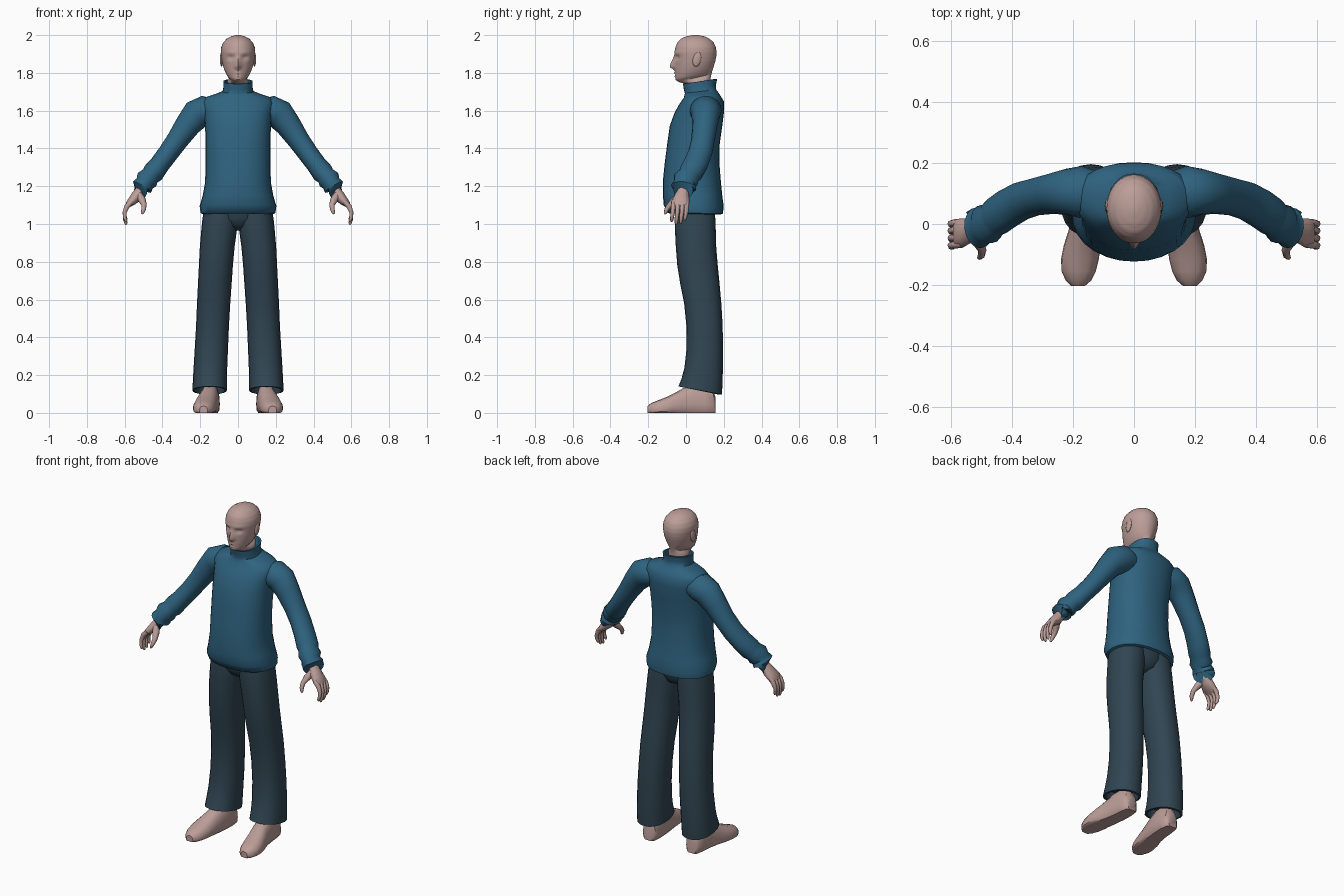
import bpy, bmesh, math
from mathutils import Vector, Matrix


def material(name, rgb):
    m = bpy.data.materials.new(name)
    m.diffuse_color = (*rgb, 1)
    return m


SKIN = material("skin", (0.50, 0.34, 0.315))
WOOL = material("blue_wool", (0.028, 0.125, 0.215))
CLOTH = material("dark_cloth", (0.030, 0.060, 0.085))


def finish(name, bm, mat, mirror=False, angle=50):
    bmesh.ops.recalc_face_normals(bm, faces=bm.faces)
    me = bpy.data.meshes.new(name)
    bm.to_mesh(me)
    bm.free()
    me.materials.append(mat)
    ob = bpy.data.objects.new(name, me)
    bpy.context.collection.objects.link(ob)
    bpy.ops.object.select_all(action='DESELECT')
    ob.select_set(True)
    bpy.context.view_layer.objects.active = ob
    bpy.ops.object.shade_smooth_by_angle(angle=math.radians(angle))
    if mirror:
        mod = ob.modifiers.new("mirror", 'MIRROR')
        mod.use_mirror_merge = False
    return ob


def loft(bm, rings):
    """Skin a list of point rings and cap both ends."""
    loops = [[bm.verts.new(p) for p in r] for r in rings]
    n = len(loops[0])
    for a, b in zip(loops, loops[1:]):
        for i in range(n):
            j = (i + 1) % n
            bm.faces.new((a[i], a[j], b[j], b[i]))
    bm.faces.new(loops[0])
    bm.faces.new(loops[-1])


def power(v, e):
    return math.copysign(abs(v) ** e, v)


def level_ring(row, n, e=1.0):
    """Upright-body ring: front z, back z, centre x, half width, front y, back y."""
    zf, zb, cx, hw, yf, yb = row
    out = []
    for k in range(n):
        a = 2 * math.pi * k / n
        s = power(math.sin(a), e)
        out.append(Vector((cx + hw * power(math.cos(a), e),
                           (yf + yb) / 2 + (yb - yf) / 2 * s,
                           (zf + zb) / 2 + (zb - zf) / 2 * s)))
    return out


def tube(bm, path, n=12):
    """Tube along x, y, z, in-plane radius, depth radius."""
    pts = [Vector(p[:3]) for p in path]
    rings = []
    for i, p in enumerate(path):
        t = (pts[min(i + 1, len(pts) - 1)] - pts[max(i - 1, 0)]).normalized()
        u = Vector((0, 1, 0)).cross(t).normalized()
        v = t.cross(u)
        rings.append([pts[i] + u * p[3] * math.cos(2 * math.pi * k / n)
                      + v * p[4] * math.sin(2 * math.pi * k / n) for k in range(n)])
    loft(bm, rings)


# jumper body with hem and high collar
body = [(1.09, 1.09, 0, .175, -.07, .16), (1.055, 1.05, 0, .185, -.085, .18),
        (1.06, 1.055, 0, .198, -.098, .195), (1.10, 1.09, 0, .203, -.118, .20),
        (1.15, 1.15, 0, .187, -.122, .192), (1.22, 1.22, 0, .174, -.123, .185),
        (1.32, 1.32, 0, .172, -.113, .177), (1.42, 1.42, 0, .172, -.10, .178),
        (1.52, 1.52, 0, .174, -.086, .192), (1.59, 1.60, 0, .182, -.06, .202),
        (1.635, 1.65, 0, .192, -.035, .20), (1.668, 1.675, 0, .172, -.012, .185),
        (1.684, 1.695, 0, .115, -.008, .172), (1.692, 1.712, 0, .082, -.006, .16),
        (1.715, 1.735, 0, .077, -.012, .158), (1.742, 1.768, 0, .078, -.016, .165),
        (1.742, 1.768, 0, .068, -.006, .153), (1.70, 1.72, 0, .06, .005, .14)]
bm = bmesh.new()
loft(bm, [level_ring(r, 28, .88) for r in body])
finish("jumper_body", bm, WOOL)

# sleeves with gathered cuffs
bm = bmesh.new()
tube(bm, [(.12, .10, 1.60, .06, .07), (.175, .105, 1.60, .080, .085),
          (.22, .105, 1.58, .080, .076), (.265, .10, 1.525, .068, .067),
          (.32, .09, 1.445, .058, .062), (.37, .075, 1.375, .054, .064),
          (.415, .05, 1.315, .053, .066), (.45, .025, 1.27, .058, .064),
          (.464, .014, 1.255, .051, .060), (.482, .0, 1.235, .060, .068),
          (.494, -.008, 1.215, .050, .058), (.508, -.012, 1.195, .056, .068),
          (.515, -.014, 1.18, .050, .063), (.505, -.01, 1.195, .034, .042)], 16)
finish("sleeves", bm, WOOL, True)

# hands: palm, four curled fingers and a thumb
bm = bmesh.new()
tube(bm, [(.49, -.008, 1.215, .028, .030), (.517, -.015, 1.175, .028, .031),
          (.538, -.022, 1.145, .030, .040), (.560, -.028, 1.122, .024, .047),
          (.580, -.030, 1.103, .017, .046), (.588, -.030, 1.09, .008, .04)], 12)
for i, (y, drop) in enumerate([(-.066, .015), (-.042, 0), (-.018, .004), (.005, .022)]):
    tube(bm, [(.562, y, 1.12, .013, .012), (.588, y - .002, 1.093, .014, .0125),
              (.600, y - .004, 1.062, .011, .011),
              (.599, y - .008, 1.025 + drop * .6, .010, .010),
              (.593, y - .010, 1.003 + drop, .008, .008),
              (.591, y - .010, .996 + drop, .003, .003)], 8)
tube(bm, [(.525, -.035, 1.155, .020, .020), (.507, -.062, 1.125, .020, .018),
          (.497, -.086, 1.100, .014, .014), (.500, -.103, 1.077, .012, .012),
          (.506, -.110, 1.058, .008, .008), (.508, -.111, 1.052, .003, .003)], 8)
finish("hands", bm, SKIN, True)

# trouser legs with slanted open hems
leg = [(1.10, 1.10, .090, .085, -.055, .15), (1.03, 1.03, .094, .094, -.060, .155),
       (.96, .96, .101, .094, -.058, .158), (.88, .88, .110, .092, -.054, .160),
       (.78, .78, .117, .090, -.046, .168), (.68, .68, .123, .089, -.030, .178),
       (.58, .58, .129, .088, -.010, .187), (.46, .46, .135, .087, .002, .194),
       (.34, .34, .141, .088, .003, .196), (.24, .24, .146, .089, -.008, .195),
       (.18, .165, .149, .090, -.024, .194), (.140, .098, .150, .091, -.040, .190),
       (.138, .096, .150, .080, -.028, .178), (.19, .16, .149, .075, -.015, .17)]
bm = bmesh.new()
loft(bm, [level_ring(r, 20, .9) for r in leg])
finish("trouser_legs", bm, CLOTH, True)

# trouser seat joining the legs
bm = bmesh.new()
loft(bm, [level_ring(r, 20) for r in [
    (.965, .965, 0, .03, .01, .09), (.99, .985, 0, .09, -.03, .135),
    (1.03, 1.03, 0, .15, -.055, .152), (1.11, 1.11, 0, .17, -.06, .155)]])
finish("trouser_seat", bm, CLOTH)

# feet with flat soles: y, centre x, half width, height
bm = bmesh.new()
rings = []
for y, cx, hw, h in [(.157, .145, .028, .08), (.145, .145, .042, .12), (.10, .146, .050, .155),
                     (.04, .150, .052, .155), (-.02, .159, .055, .128), (-.07, .170, .060, .100),
                     (-.115, .177, .062, .079), (-.155, .181, .056, .064),
                     (-.185, .182, .042, .052), (-.203, .183, .022, .036)]:
    ring = []
    for k in range(16):
        a = 2 * math.pi * k / 16
        z = h * (.30 + .70 * math.sin(a)) if math.sin(a) > 0 else h * (.30 + .55 * math.sin(a))
        ring.append(Vector((cx + hw * power(math.cos(a), .75), y, max(0, z))))
    rings.append(ring)
loft(bm, rings)
finish("feet", bm, SKIN, True, 40)

# head and neck, rings blended into finer steps
head = [(1.68, 1.70, 0, .054, .02, .13), (1.738, 1.775, 0, .056, .008, .13),
        (1.752, 1.795, 0, .044, -.038, .135), (1.765, 1.81, 0, .058, -.053, .139),
        (1.79, 1.825, 0, .069, -.057, .144), (1.82, 1.845, 0, .078, -.058, .150),
        (1.85, 1.865, 0, .084, -.059, .156), (1.88, 1.885, 0, .088, -.060, .160),
        (1.91, 1.91, 0, .091, -.061, .162), (1.935, 1.935, 0, .089, -.056, .158),
        (1.96, 1.96, 0, .079, -.046, .147), (1.98, 1.98, 0, .061, -.028, .126),
        (1.993, 1.993, 0, .038, 0, .10), (2.0, 2.0, 0, .012, .035, .065)]
fine = []
for a, b in zip(head, head[1:]):
    for s in range(3):
        fine.append([p + (q - p) * s / 3 for p, q in zip(a, b)])
fine.append(head[-1])


def bump(x, z, cx, cz, sx, sz):
    return math.exp(-((x - cx) / sx) ** 2 - ((z - cz) / sz) ** 2)


bm = bmesh.new()
loft(bm, [level_ring(r, 48) for r in fine])
for v in bm.verts:
    x, y, z = abs(v.co.x), v.co.y, v.co.z
    if y < .03 and z > 1.75:
        # nose, eye sockets, brow, lips and chin
        nose = max(0, min(1, (1.896 - z) / .055)) * max(0, min(1, (z - 1.815) / .012))
        v.co.y -= .027 * nose * math.exp(-(x / .014) ** 2)
        v.co.y += .014 * bump(x, z, .036, 1.882, .017, .011)
        v.co.y -= .004 * bump(x, z, .035, 1.905, .028, .010)
        v.co.y -= .007 * bump(x, z, 0, 1.802, .022, .006)
        v.co.y += .005 * bump(x, z, 0, 1.793, .026, .004)
        v.co.y -= .006 * bump(x, z, 0, 1.784, .020, .006)
        v.co.y -= .004 * bump(x, z, 0, 1.765, .022, .009)
finish("head", bm, SKIN)

# ears
bm = bmesh.new()
bmesh.ops.create_uvsphere(bm, u_segments=12, v_segments=8, radius=1,
                          matrix=Matrix.Translation((.087, .058, 1.872))
                          @ Matrix.Rotation(math.radians(-12), 4, 'X')
                          @ Matrix.Diagonal((.009, .022, .040, 1)))
finish("ears", bm, SKIN, True)
